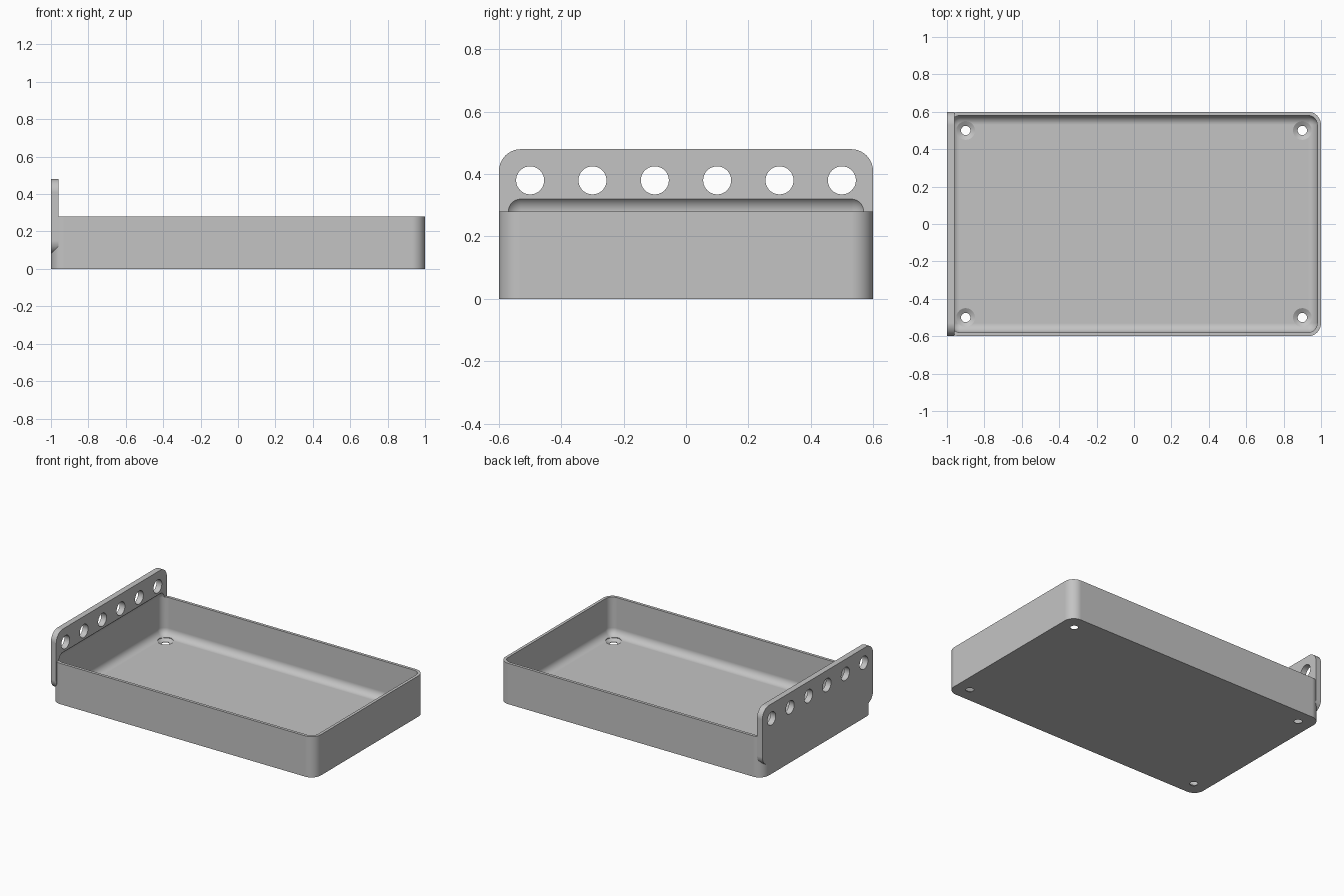
import bpy, bmesh, math
from mathutils import Matrix, Vector

cube = bpy.data.objects.get("Cube")
if cube:
    bpy.data.objects.remove(cube, do_unlink=True)

grey = bpy.data.materials.new("plain_grey")
grey.use_nodes = True
colour = (0.55, 0.55, 0.55, 1)
grey.diffuse_color = colour
grey.node_tree.nodes["Principled BSDF"].inputs["Base Color"].default_value = colour


def make_object(name, bm):
    bmesh.ops.recalc_face_normals(bm, faces=bm.faces)
    mesh = bpy.data.meshes.new(name)
    bm.to_mesh(mesh)
    bm.free()
    mesh.materials.append(grey)
    obj = bpy.data.objects.new(name, mesh)
    bpy.context.collection.objects.link(obj)
    return obj


def rounded_box(name, low, high, radius, axis=None, segments=10):
    """Box between two corners; rounds edges along one axis, or all edges."""
    low, high = Vector(low), Vector(high)
    bm = bmesh.new()
    bmesh.ops.create_cube(bm, size=1)
    bmesh.ops.scale(bm, vec=high - low, verts=bm.verts)
    bmesh.ops.translate(bm, vec=(low + high) / 2, verts=bm.verts)
    edges = [e for e in bm.edges if axis is None or
             abs((e.verts[0].co - e.verts[1].co)[axis]) > 1e-4]
    bmesh.ops.bevel(bm, geom=edges, offset=radius, segments=segments,
                    profile=0.5, affect='EDGES')
    return make_object(name, bm)


def lathe(name, profile, matrix, sides=40):
    """Closed turned solid from (radius, height) pairs."""
    bm = bmesh.new()
    rings = []
    for radius, height in profile:
        angles = [math.tau * i / sides for i in range(sides)]
        rings.append([bm.verts.new((radius * math.cos(a), radius * math.sin(a), height))
                      for a in angles])
    for a, b in zip(rings, rings[1:]):
        for i in range(sides):
            j = (i + 1) % sides
            bm.faces.new((a[i], a[j], b[j], b[i]))
    bm.faces.new(rings[0])
    bm.faces.new(rings[-1])
    bm.transform(matrix)
    return make_object(name, bm)


def combine(target, other, operation):
    other.hide_render = True
    mod = target.modifiers.new("combine", 'BOOLEAN')
    mod.operation = operation
    mod.solver = 'EXACT'
    mod.object = other
    bpy.context.view_layer.objects.active = target
    bpy.ops.object.modifier_apply(modifier=mod.name)
    bpy.data.objects.remove(other, do_unlink=True)


# Tray block with rounded upright corners, and the mounting plate on its end
tray = rounded_box("tray", (-1, -0.6, 0), (1, 0.6, 0.28), 0.07, axis=2)
plate = rounded_box("mounting_plate", (-1, -0.6, 0.08), (-0.96, 0.6, 0.48), 0.07, axis=0)
combine(tray, plate, 'UNION')

# Hollow with rounded edges, slightly undercutting the plate
hollow = rounded_box("hollow", (-0.98, -0.58, 0.02), (0.98, 0.58, 0.33), 0.05)
combine(tray, hollow, 'DIFFERENCE')

# Row of round holes through the plate
for i in range(6):
    place = Matrix.Translation((-0.98, -0.5 + 0.2 * i, 0.38)) @ Matrix.Rotation(math.pi / 2, 4, 'Y')
    combine(tray, lathe("plate_hole", [(0.045, -0.1), (0.045, 0.1)], place), 'DIFFERENCE')

# Countersunk screw holes in the floor corners
screw_profile = [(0.025, -0.05), (0.025, 0.004), (0.05, 0.019), (0.05, 0.07)]
for x in (-0.9, 0.9):
    for y in (-0.5, 0.5):
        hole = lathe("screw_hole", screw_profile, Matrix.Translation((x, y, 0)))
        combine(tray, hole, 'DIFFERENCE')

# Smooth the fillets while keeping the edges crisp
bpy.ops.object.select_all(action='DESELECT')
tray.select_set(True)
bpy.context.view_layer.objects.active = tray
bpy.ops.object.shade_smooth_by_angle(angle=math.radians(30))
normals = tray.modifiers.new("even_shading", 'WEIGHTED_NORMAL')
normals.keep_sharp = True
